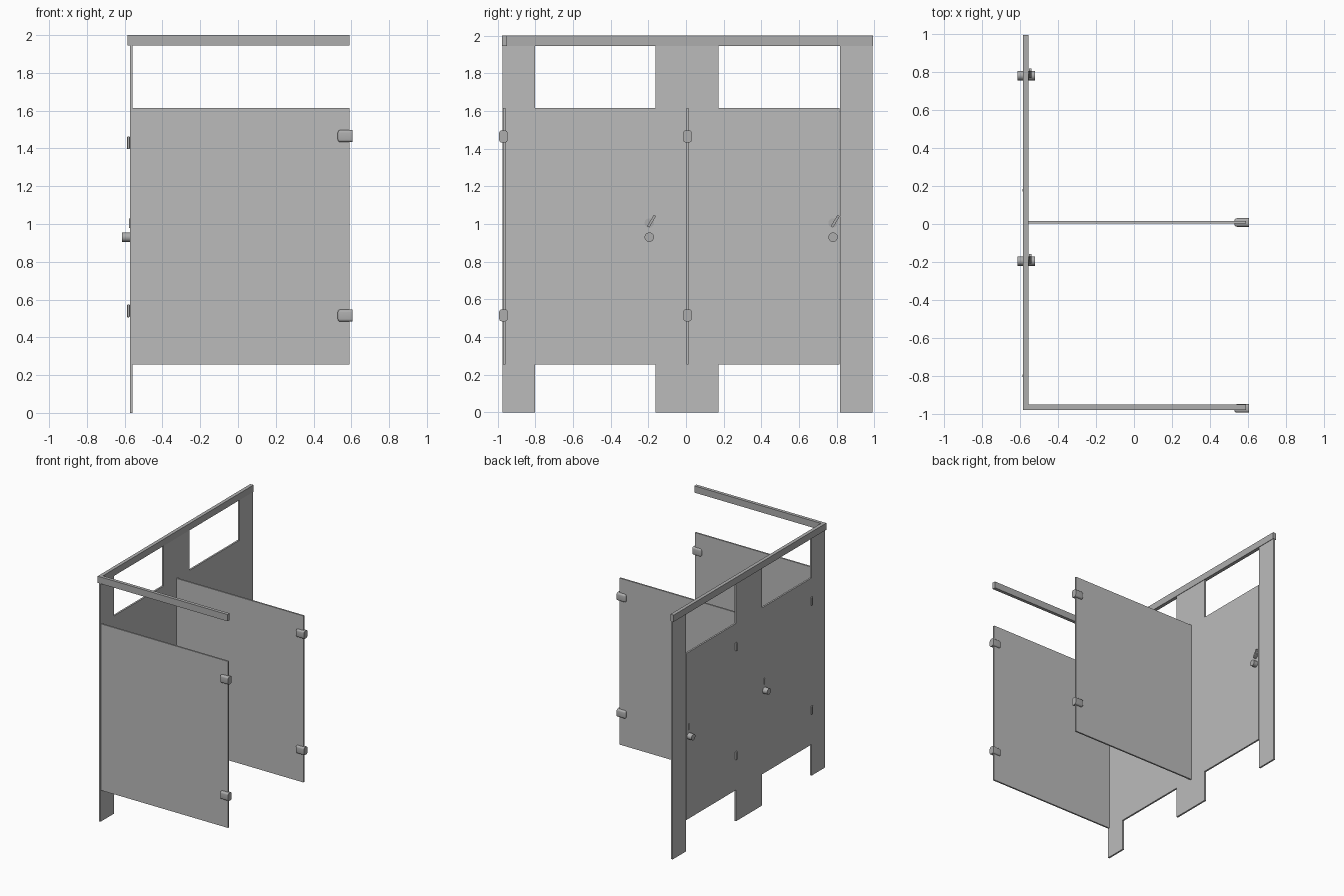
import bpy, bmesh, math
from mathutils import Matrix, Vector

cube = bpy.data.objects.get("Cube")
if cube:
    bpy.data.objects.remove(cube)


def material(name, value):
    m = bpy.data.materials.new(name)
    m.use_nodes = True
    colour = (value, value, value, 1)
    m.diffuse_color = colour
    m.node_tree.nodes["Principled BSDF"].inputs["Base Color"].default_value = colour
    return m


PANEL = material("panel grey", 0.5)
METAL = material("metal grey", 0.42)


def finish(name, bm, mat, smooth=False):
    bmesh.ops.recalc_face_normals(bm, faces=bm.faces)
    mesh = bpy.data.meshes.new(name)
    bm.to_mesh(mesh)
    bm.free()
    mesh.materials.append(mat)
    ob = bpy.data.objects.new(name, mesh)
    bpy.context.collection.objects.link(ob)
    if smooth:
        bpy.ops.object.select_all(action='DESELECT')
        ob.select_set(True)
        bpy.context.view_layer.objects.active = ob
        bpy.ops.object.shade_smooth_by_angle(angle=math.radians(35))
    return ob


def box(name, x, y, z, mat):
    bm = bmesh.new()
    lo, hi = Vector((x[0], y[0], z[0])), Vector((x[1], y[1], z[1]))
    bmesh.ops.create_cube(bm, size=1, matrix=Matrix.Translation((lo + hi) / 2)
                          @ Matrix.Diagonal((*(hi - lo), 1)))
    return finish(name, bm, mat)


def extrude(name, points, offset, mat):
    bm = bmesh.new()
    face = bm.faces.new([bm.verts.new(p) for p in points])
    out = bmesh.ops.extrude_face_region(bm, geom=[face])
    verts = [g for g in out["geom"] if isinstance(g, bmesh.types.BMVert)]
    bmesh.ops.translate(bm, verts=verts, vec=offset)
    return finish(name, bm, mat)


def disc(name, x, y, z, radius, mat):
    # Cylinder along x
    bm = bmesh.new()
    bmesh.ops.create_cone(bm, cap_ends=True, segments=24, radius1=radius, radius2=radius,
                          depth=x[1] - x[0],
                          matrix=Matrix.Translation((sum(x) / 2, y, z))
                          @ Matrix.Rotation(math.pi / 2, 4, 'Y'))
    return finish(name, bm, mat, True)


WALL = (-0.573, -0.559)
LOW, HIGH, RAIL = 0.255, 1.615, 1.945

# Pilasters standing on the floor
for name, y in (("front", (-0.975, -0.803)), ("middle", (-0.161, 0.173)), ("rear", (0.818, 0.99))):
    box(name + "_pilaster", WALL, y, (0, RAIL), PANEL)

# Doors with hinges, knobs and latches
for name, y0, y1 in (("front", -0.803, -0.161), ("rear", 0.173, 0.815)):
    box(name + "_door", WALL, (y0, y1), (LOW, HIGH), PANEL)
    for level, z in (("lower", 0.54), ("upper", 1.43)):
        hinge = box(f"{name}_{level}_hinge", (-0.587, WALL[0]),
                    (y0 - 0.003, y0 + 0.013), (z - 0.034, z + 0.034), METAL)
        bevel = hinge.modifiers.new("rounding", 'BEVEL')
        bevel.width, bevel.segments = 0.004, 2
    ky = y1 - 0.034
    disc(name + "_outer_knob", (-0.614, WALL[0]), ky, 0.93, 0.025, METAL)
    disc(name + "_inner_knob", (WALL[1], -0.522), ky, 0.93, 0.025, METAL)
    disc(name + "_latch_plate", (WALL[1], -0.553), ky, 1.005, 0.025, METAL)
    box(name + "_latch_slot", (-0.578, WALL[0]), (ky - 0.006, ky + 0.006), (0.98, 1.03), METAL)
    # Slanted latch lever
    p, q = Vector((-0.553, ky - 0.006, 0.985)), Vector((-0.553, ky + 0.03, 1.045))
    side = Vector((0, q.z - p.z, p.y - q.y)).normalized() * 0.007
    extrude(name + "_latch_lever", [p - side, q - side, q + side, p + side], (0.014, 0, 0), METAL)

# Partitions with their end brackets
for name, y in (("front", -0.965), ("middle", 0.008)):
    box(name + "_partition", (WALL[1], 0.59), (y - 0.0065, y + 0.0065), (LOW, HIGH), PANEL)
    for level, z in (("lower", 0.515), ("upper", 1.465)):
        yc = y - 0.005 if name == "front" else y
        bm = bmesh.new()
        bmesh.ops.create_cube(bm, size=1, matrix=Matrix.Translation((0.567, yc, z))
                              @ Matrix.Diagonal((0.078, 0.045, 0.064, 1)))
        edges = [e for e in bm.edges if abs(e.verts[0].co.x - e.verts[1].co.x) > 0.01
                 or max(v.co.x for v in e.verts) < 0.55]
        bmesh.ops.bevel(bm, geom=edges, offset=0.014, segments=4, profile=0.5, affect='EDGES')
        finish(f"{name}_{level}_bracket", bm, METAL, True)

# Angled head rail
plan = [(-0.584, -0.977), (0.59, -0.977), (0.59, -0.95), (-0.555, -0.95),
        (-0.555, 0.993), (-0.584, 0.993)]
extrude("head_rail", [(x, y, RAIL) for x, y in plan], (0, 0, 2 - RAIL), METAL)
